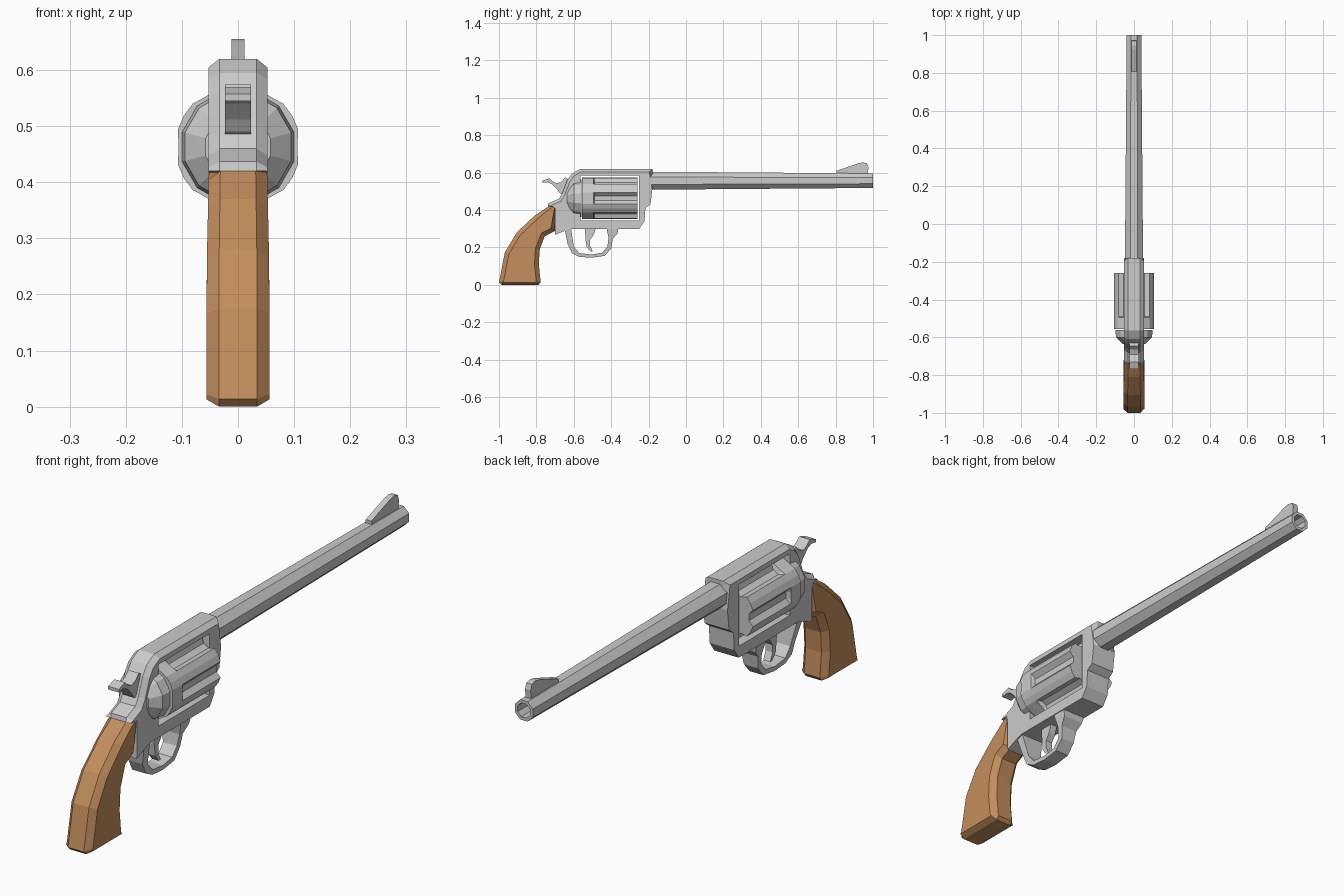
import bpy, bmesh, math
from mathutils import Vector

if "Cube" in bpy.data.objects:
    bpy.data.objects.remove(bpy.data.objects["Cube"])


def loft(name, rings, taper=None):
    """Skin a list of equal-length rings and cap both ends."""
    bm = bmesh.new()
    rows = [[bm.verts.new(p) for p in r] for r in rings]
    n = len(rows[0])
    for a, b in zip(rows, rows[1:]):
        for i in range(n):
            j = (i + 1) % n
            bm.faces.new((a[i], a[j], b[j], b[i]))
    bm.faces.new(rows[0])
    bm.faces.new(rows[-1])
    if taper:
        for v in bm.verts:
            v.co.x *= taper(v.co.z)
    bmesh.ops.recalc_face_normals(bm, faces=bm.faces)
    me = bpy.data.meshes.new(name)
    bm.to_mesh(me)
    bm.free()
    ob = bpy.data.objects.new(name, me)
    bpy.context.collection.objects.link(ob)
    return ob


def inset(pts):
    """Move each (y, z, amount) point inward by its own amount."""
    n = len(pts)
    p = [Vector(q[:2]) for q in pts]
    area = sum(p[i].x * p[(i + 1) % n].y - p[(i + 1) % n].x * p[i].y for i in range(n))
    s = 1 if area > 0 else -1
    out = []
    for i in range(n):
        d1 = (p[i] - p[i - 1]).normalized()
        d2 = (p[(i + 1) % n] - p[i]).normalized()
        m = Vector((-d1.y - d2.y, d1.x + d2.x)).normalized() * s
        k = max(0.6, m.dot(Vector((-d1.y, d1.x)) * s))
        out.append(p[i] + m * pts[i][2] / k)
    return out


def prism(name, pts, w, chamfer=0, taper=None):
    """Side profile in y, z extruded across x, with optional chamfered rims."""
    def ring(x, q):
        return [(x, v[0], v[1]) for v in q]
    if chamfer:
        ins = inset(pts)
        rings = [ring(-w, ins), ring(chamfer - w, pts), ring(w - chamfer, pts), ring(w, ins)]
    else:
        rings = [ring(-w, pts), ring(w, pts)]
    return loft(name, rings, taper)


def lathe(name, steps, n, zc):
    """Faceted round body along y, with flats facing up and sideways."""
    return loft(name, [[(r * math.cos(t), y, zc + r * math.sin(t))
                        for t in (2 * math.pi * (i + 0.5) / n for i in range(n))]
                       for y, r in steps])


# frame with a window for the cylinder
C = 0.016
frame = prism("frame", [
    (-0.18, 0.62, C), (-0.565, 0.62, C), (-0.61, 0.595, C), (-0.635, 0.56, C),
    (-0.662, 0.49, C), (-0.68, 0.46, C), (-0.735, 0.437, C), (-0.738, 0.42, 0),
    (-0.70, 0.417, 0), (-0.70, 0.268, 0), (-0.645, 0.29, 0), (-0.61, 0.30, 0),
    (-0.25, 0.30, 0), (-0.222, 0.34, 0), (-0.217, 0.41, 0), (-0.19, 0.43, 0),
    (-0.18, 0.51, 0)], 0.053, 0.02)
cutter = prism("window_cutter", [(-0.565, 0.345), (-0.25, 0.345), (-0.25, 0.585), (-0.565, 0.585)], 0.2)
mod = frame.modifiers.new("window", 'BOOLEAN')
mod.object = cutter
mod.operation = 'DIFFERENCE'
mod.solver = 'EXACT'
bpy.context.view_layer.objects.active = frame
bpy.ops.object.modifier_apply(modifier=mod.name)
bpy.data.objects.remove(cutter)

# barrel with hollow muzzle
lathe("barrel", [(-0.2, 0.052), (1.0, 0.042), (1.0, 0.029), (0.6, 0.029)], 8, 0.557)

# front sight
prism("front_sight", [(0.805, 0.585), (0.805, 0.61), (0.92, 0.65), (0.945, 0.655),
                      (0.968, 0.65), (0.975, 0.63), (0.973, 0.585)], 0.012)


# fluted cylinder: six lands with six grooves between
def drum_ring(y, groove):
    ring = []
    for k in range(6):
        for a, r in ((-13.5, 0.1115), (0, 0.1115), (13.5, 0.1115), (22, groove), (38, groove)):
            t = math.radians(30 + 60 * k + a)
            ring.append((r * math.cos(t), y, 0.463 + r * math.sin(t)))
    return ring


loft("cylinder", [drum_ring(-0.556, 0.1075), drum_ring(-0.495, 0.1075),
                  drum_ring(-0.49, 0.09), drum_ring(-0.26, 0.09)])

# recoil shield behind the cylinder
lathe("recoil_shield", [(-0.56, 0.103), (-0.6, 0.098), (-0.636, 0.06)], 12, 0.463)

# hammer
prism("hammer", [
    (-0.768, 0.545), (-0.768, 0.557), (-0.73, 0.57), (-0.712, 0.553), (-0.69, 0.543),
    (-0.665, 0.553), (-0.645, 0.574), (-0.62, 0.56), (-0.63, 0.48), (-0.655, 0.482),
    (-0.675, 0.49), (-0.69, 0.512), (-0.718, 0.54), (-0.74, 0.549)], 0.023)

# trigger guard, flaring to the frame width at its roots
prism("trigger_guard", [
    (-0.65, 0.305), (-0.632, 0.215), (-0.61, 0.17), (-0.57, 0.15), (-0.505, 0.145),
    (-0.435, 0.155), (-0.4, 0.195), (-0.392, 0.245), (-0.366, 0.275), (-0.362, 0.305),
    (-0.425, 0.305), (-0.414, 0.25), (-0.42, 0.205), (-0.448, 0.172), (-0.505, 0.162),
    (-0.57, 0.17), (-0.6, 0.205), (-0.615, 0.305)], 0.03,
    taper=lambda z: 1 + 0.7 * max(0, min(1, (z - 0.22) / 0.08)))

# trigger
prism("trigger", [
    (-0.54, 0.31), (-0.48, 0.31), (-0.495, 0.265), (-0.513, 0.24), (-0.513, 0.21),
    (-0.498, 0.178), (-0.51, 0.178), (-0.532, 0.205), (-0.538, 0.25)], 0.015)

# wooden grip
G = 0.023
grip = prism("grip", [
    (-0.735, 0.42, 0.015), (-0.70, 0.42, 0), (-0.70, 0.288, G), (-0.755, 0.26, G),
    (-0.782, 0.19, G), (-0.787, 0.11, G), (-0.777, 0.014, G), (-0.788, 0.0, 0.013),
    (-0.985, 0.0, 0.013), (-1.0, 0.014, G), (-0.968, 0.175, G), (-0.905, 0.28, G),
    (-0.81, 0.37, G)], 0.056, 0.022, taper=lambda z: 1 - 0.4 * max(0, z - 0.24))
wood = bpy.data.materials.new("wood")
wood.diffuse_color = (0.55, 0.27, 0.11, 1)
wood.use_nodes = True
wood.node_tree.nodes["Principled BSDF"].inputs["Base Color"].default_value = wood.diffuse_color
grip.data.materials.append(wood)
